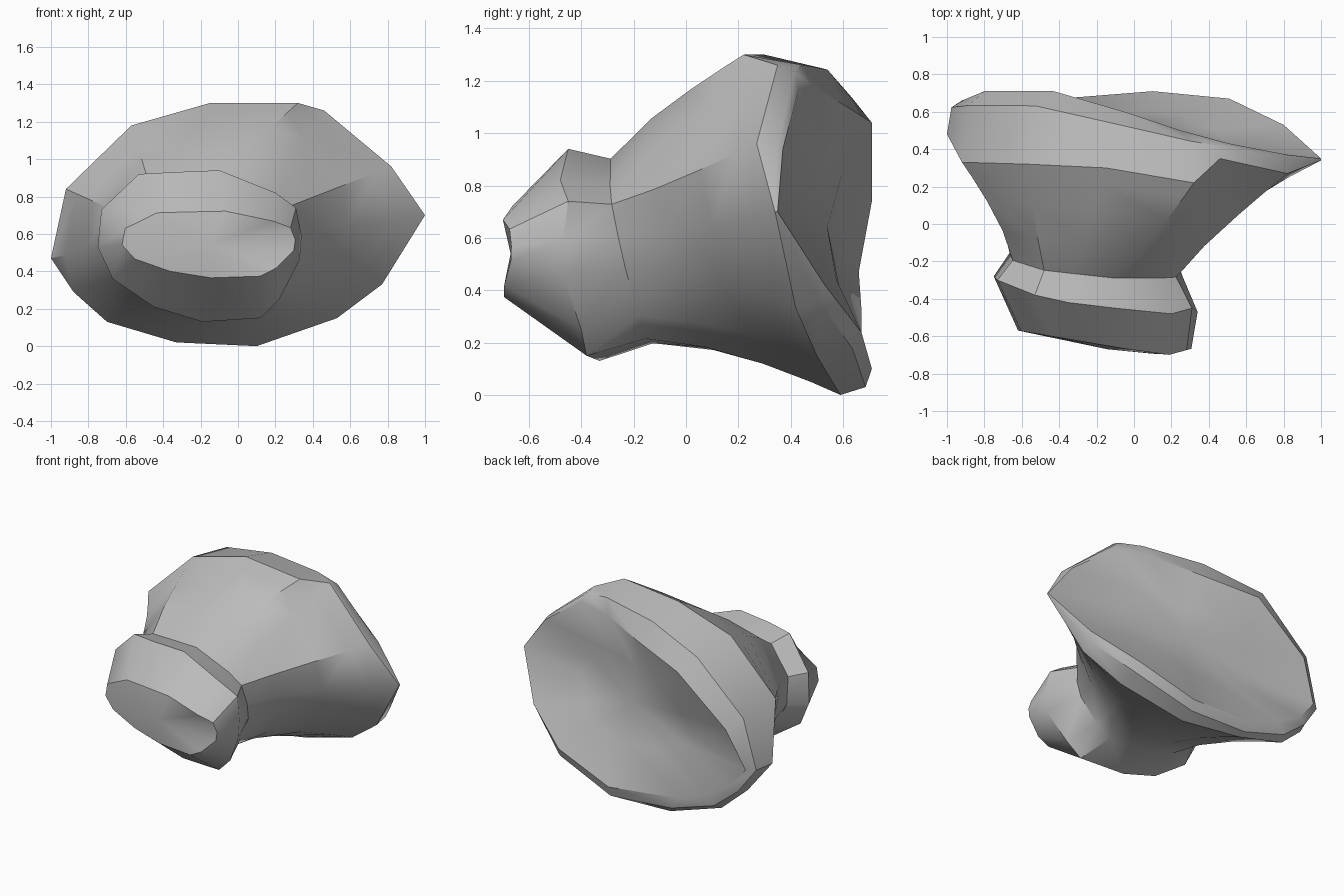
import bpy, bmesh, math
from mathutils import Vector

cube = bpy.data.objects.get("Cube")
if cube:
    bpy.data.objects.remove(cube)

# Bone-like grey material
COLOUR = (0.5, 0.5, 0.5, 1)
grey = bpy.data.materials.new("plain grey")
grey.use_nodes = True
grey.diffuse_color = COLOUR
grey.node_tree.nodes["Principled BSDF"].inputs["Base Color"].default_value = COLOUR


def outline(*points):
    return [Vector(p) for p in points]


# Widest outline of the rear flange, counter-clockwise from its pointed side
flange = outline((1, .34, .7), (.82, .27, .96), (.46, .35, 1.26), (.32, .22, 1.3), (-.15, .3, 1.3),
                 (-.57, .32, 1.18), (-.92, .33, .84), (-1, .48, .47), (-.88, .58, .29),
                 (-.7, .61, .13), (-.33, .64, .02), (.1, .59, 0), (.53, .5, .15), (.77, .42, .33))

# Rim around the hollow rear face
rear_rim = outline((1, .35, .7), (.82, .37, .94), (.51, .43, 1.17), (.25, .5, 1.17), (-.05, .6, 1.11),
                   (-.43, .71, 1.04), (-.8, .71, .74), (-.92, .66, .47), (-.8, .67, .33),
                   (-.62, .67, .22), (-.4, .67, .14), (.1, .71, .1), (.51, .67, .24), (.8, .53, .42))

# Widest outline of the front knob
knob = outline((.34, -.47, .59), (.31, -.45, .74), (.2, -.48, .82), (-.1, -.45, .94), (-.35, -.42, .93),
               (-.53, -.38, .92), (-.73, -.3, .73), (-.75, -.28, .53), (-.67, -.3, .36),
               (-.45, -.33, .21), (-.19, -.33, .13), (.12, -.38, .15), (.22, -.4, .25), (.33, -.47, .46))


def scaled(ring, cx, cz, sx, sz, depth):
    """Scale an outline about (cx, cz) and place it on the surface y = depth(x, z)."""
    result = []
    for p in ring:
        x, z = cx + (p.x - cx) * sx, cz + (p.z - cz) * sz
        result.append(Vector((x, depth(x, z), z)))
    return result


def blend(ring_a, ring_b, width, depth):
    """Mix two outlines, with separate factors for width(point) and depth."""
    result = []
    for a, b in zip(ring_a, ring_b):
        p = a.lerp(b, width(b))
        p.y = a.y + (b.y - a.y) * depth
        result.append(p)
    return result


def flare(f):
    """Neck section that opens early on the top and late elsewhere."""
    return blend(waist, flange,
                 lambda p: f ** (1.6 - .8 * max(0, min(1, (p.z - .7) / .45))), f)


# Cross-sections from the front cap to the hollow rear face
cap = scaled(knob, .117, .55, .85, .44, lambda x, z: max(-.675 - .17 * x, -.75 + .27 * x))
waist = scaled(knob, -.22, .65, .84, .87, lambda x, z: -.2 - .1 * (x + .22) - .22 * (z - .55))
bevel = blend(flange, rear_rim, lambda p: .3, .8)
hollow_centre = Vector((.04, .54, .64))
hollow = [p.lerp(hollow_centre, .5) - Vector((0, .03, 0)) for p in rear_rim]
sections = [cap, knob, waist, flare(.3), flare(.6), flare(.85), flange, bevel, rear_rim, hollow]

# Loft the cross-sections into one closed body
bm = bmesh.new()
loops = [[bm.verts.new(p) for p in ring] for ring in sections]
for a, b in zip(loops, loops[1:]):
    for i in range(len(a)):
        j = (i + 1) % len(a)
        bm.faces.new((a[i], a[j], b[j], b[i]))


def close(loop, tip):
    centre = bm.verts.new(tip)
    for i, v in enumerate(loop):
        bm.faces.new((v, loop[(i + 1) % len(loop)], centre))


close(loops[0], (-.14, -.67, .54))
close(loops[-1], hollow_centre)
bmesh.ops.recalc_face_normals(bm, faces=bm.faces)
mesh = bpy.data.meshes.new("vertebra_body")
bm.to_mesh(mesh)
bm.free()
body = bpy.data.objects.new("vertebra_body", mesh)
bpy.context.collection.objects.link(body)
mesh.materials.append(grey)

# Soft shading with crisp rim edges
bpy.ops.object.select_all(action="DESELECT")
body.select_set(True)
bpy.context.view_layer.objects.active = body
bpy.ops.object.shade_smooth_by_angle(angle=math.radians(35))
